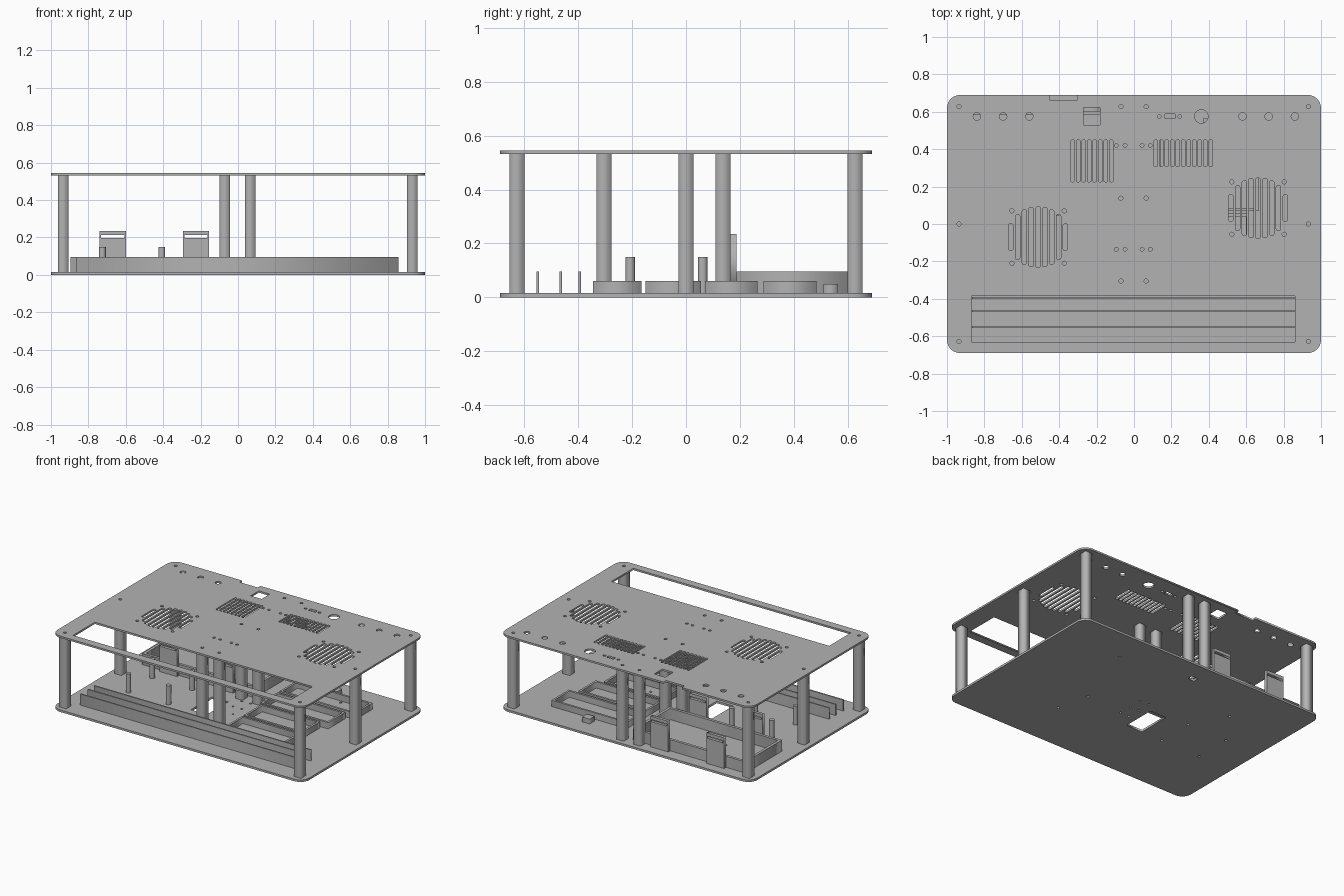
import bpy
from math import sin, cos, pi, sqrt
from mathutils import Matrix

if "Cube" in bpy.data.objects:
    bpy.data.objects.remove(bpy.data.objects["Cube"])

grey = bpy.data.materials.new("plain grey")
grey.use_nodes = True
grey.diffuse_color = (0.45, 0.45, 0.45, 1)
grey.node_tree.nodes["Principled BSDF"].inputs["Base Color"].default_value = (0.45, 0.45, 0.45, 1)


def rect(x0, x1, y0, y1, r=0.0, steps=6):
    """Rectangle outline from the top right corner round, with optional round corners."""
    if r == 0:
        return [(x1, y1), (x0, y1), (x0, y0), (x1, y0)]
    centres = [(x1 - r, y1 - r), (x0 + r, y1 - r), (x0 + r, y0 + r), (x1 - r, y0 + r)]
    return [(cx + r * cos((q + i / steps) * pi / 2), cy + r * sin((q + i / steps) * pi / 2))
            for q, (cx, cy) in enumerate(centres) for i in range(steps + 1)]


def disc(x, y, r, n=16):
    return [(x + r * cos(2 * pi * i / n), y + r * sin(2 * pi * i / n)) for i in range(n)]


def sheet(name, outline, holes, z0, z1, matrix=Matrix()):
    """Extrude an outline with holes from z0 to z1."""
    curve = bpy.data.curves.new(name, "CURVE")
    curve.dimensions, curve.fill_mode = "2D", "BOTH"
    curve.extrude = (z1 - z0) / 2
    for loop in [outline] + holes:
        spline = curve.splines.new("POLY")
        spline.points.add(len(loop) - 1)
        for point, (x, y) in zip(spline.points, loop):
            point.co = (x, y, 0, 1)
        spline.use_cyclic_u = True
    temp = bpy.data.objects.new(name + "_outline", curve)
    bpy.context.collection.objects.link(temp)
    graph = bpy.context.evaluated_depsgraph_get()
    mesh = bpy.data.meshes.new_from_object(temp.evaluated_get(graph))
    bpy.data.objects.remove(temp)
    mesh.transform(matrix @ Matrix.Translation((0, 0, (z0 + z1) / 2)))
    mesh.materials.clear()
    mesh.materials.append(grey)
    obj = bpy.data.objects.new(name, mesh)
    bpy.context.collection.objects.link(obj)
    return obj


FLOOR, ROOF, TOP = 0.015, 0.532, 0.545
pillars = [(x, y) for x in (-0.935, 0.932) for y in (-0.628, 0, 0.628)]
pillars += [(x, y) for x in (-0.07, 0.065) for y in (-0.305, 0.138, 0.628)]
posts = [(x, y) for x in (-0.725, -0.407) for y in (-0.207, 0.062)]

# Top plate: screw holes, button holes and ports
holes = [disc(x, y, 0.011) for x, y in pillars]
holes += [disc(x, y, 0.01) for x in (-0.095, -0.048, 0.043, 0.087) for y in (-0.135, 0.42)]
holes += [disc(x, 0.575, 0.02) for x in (-0.84, -0.7, -0.56, 0.58, 0.72, 0.86)]
holes += [disc(0.36, 0.575, 0.036, 24), disc(0.135, 0.575, 0.01), disc(0.245, 0.575, 0.01)]
holes += [rect(0.165, 0.22, 0.563, 0.588), rect(-0.27, -0.183, 0.53, 0.622)]

# Bar opening and straight vents
holes.append(rect(-0.868, 0.862, -0.632, -0.385))
for start, count, low in ((-0.338, 8, 0.225), (0.106, 11, 0.307)):
    for i in range(count):
        x = start + 0.0295 * i
        holes.append(rect(x, x + 0.02, low, 0.45, 0.008, 3))

# Round fan grilles with their screw holes
for cx, cy in ((-0.513, -0.07), (0.663, 0.085)):
    for i in range(-4, 5):
        x = i * 0.0365
        half = sqrt(0.162 ** 2 - x ** 2)
        holes.append(rect(cx + x - 0.012, cx + x + 0.012, cy - half, cy + half, 0.008, 3))
    holes += [disc(cx + sx * 0.14, cy + sy * 0.14, 0.011) for sx in (-1, 1) for sy in (-1, 1)]

# Outline with a notch in the back edge
outline = rect(-1, 1, -0.69, 0.69, 0.07)
outline[7:7] = [(-0.305, 0.69), (-0.305, 0.66), (-0.45, 0.66), (-0.45, 0.69)]
sheet("top_plate", outline, holes, ROOF, TOP)

# Bottom plate with a cable opening and mounting holes
base_holes = [rect(-0.235, -0.105, -0.2, 0.04), rect(-0.07, -0.02, 0.52, 0.56)]
base_holes += [disc(x, y, 0.009) for x, y in posts]
base_holes += [disc(x, y, 0.008) for x in (-0.04, 0.03) for y in (-0.1, 0, 0.1)]
base_holes += [disc(x, y, 0.009) for x, y in ((0.38, -0.31), (0.33, -0.07), (0.5, 0.45), (-0.54, 0.32))]
sheet("bottom_plate", rect(-1, 1, -0.69, 0.69, 0.07), base_holes, 0, FLOOR)

# Square pillars between the plates
for x, y in pillars:
    sheet("pillar", rect(x - 0.028, x + 0.028, y - 0.028, y + 0.028), [], FLOOR, ROOF)

# Short round posts
for x, y in posts:
    post = sheet("post", disc(x, y, 0.018), [], FLOOR, 0.15)
    for face in post.data.polygons:
        face.use_smooth = abs(face.normal.z) < 0.5
    for edge in post.data.edges:
        a, b = (post.data.vertices[i].co.z for i in edge.vertices)
        edge.use_edge_sharp = abs(a - b) < 0.01

# Long upright bars under the opening
for y in (-0.55, -0.465, -0.395):
    sheet("long_bar", rect(-0.865, 0.857, y - 0.005, y + 0.005), [], FLOOR, 0.095)


def tray(name, x0, x1, y0, y1, top, wall):
    sheet(name, rect(x0, x1, y0, y1), [rect(x0 + wall, x1 - wall, y0 + wall, y1 - wall)], FLOOR, top)


# Open frames holding the inner parts
tray("large_tray", -0.895, 0.0, 0.188, 0.602, 0.095, 0.02)
tray("front_tray", 0.15, 0.615, -0.345, -0.165, 0.06, 0.015)
tray("lower_middle_tray", 0.15, 0.615, -0.15, 0.055, 0.06, 0.015)
tray("upper_middle_tray", 0.13, 0.668, 0.07, 0.265, 0.06, 0.015)
tray("back_tray", 0.13, 0.73, 0.288, 0.485, 0.06, 0.015)
sheet("small_stop", rect(0.37, 0.43, 0.51, 0.565), [], FLOOR, 0.05)

# Slotted strap brackets on both sides of the large tray
upright = Matrix.Rotation(pi / 2, 4, "X")
for x in (-0.67, -0.225):
    for y in (0.165, 0.602):
        sheet("strap_bracket", rect(x - 0.07, x + 0.07, FLOOR, 0.235),
              [rect(x - 0.062, x + 0.062, 0.197, 0.212)], -y - 0.022, -y, upright)
